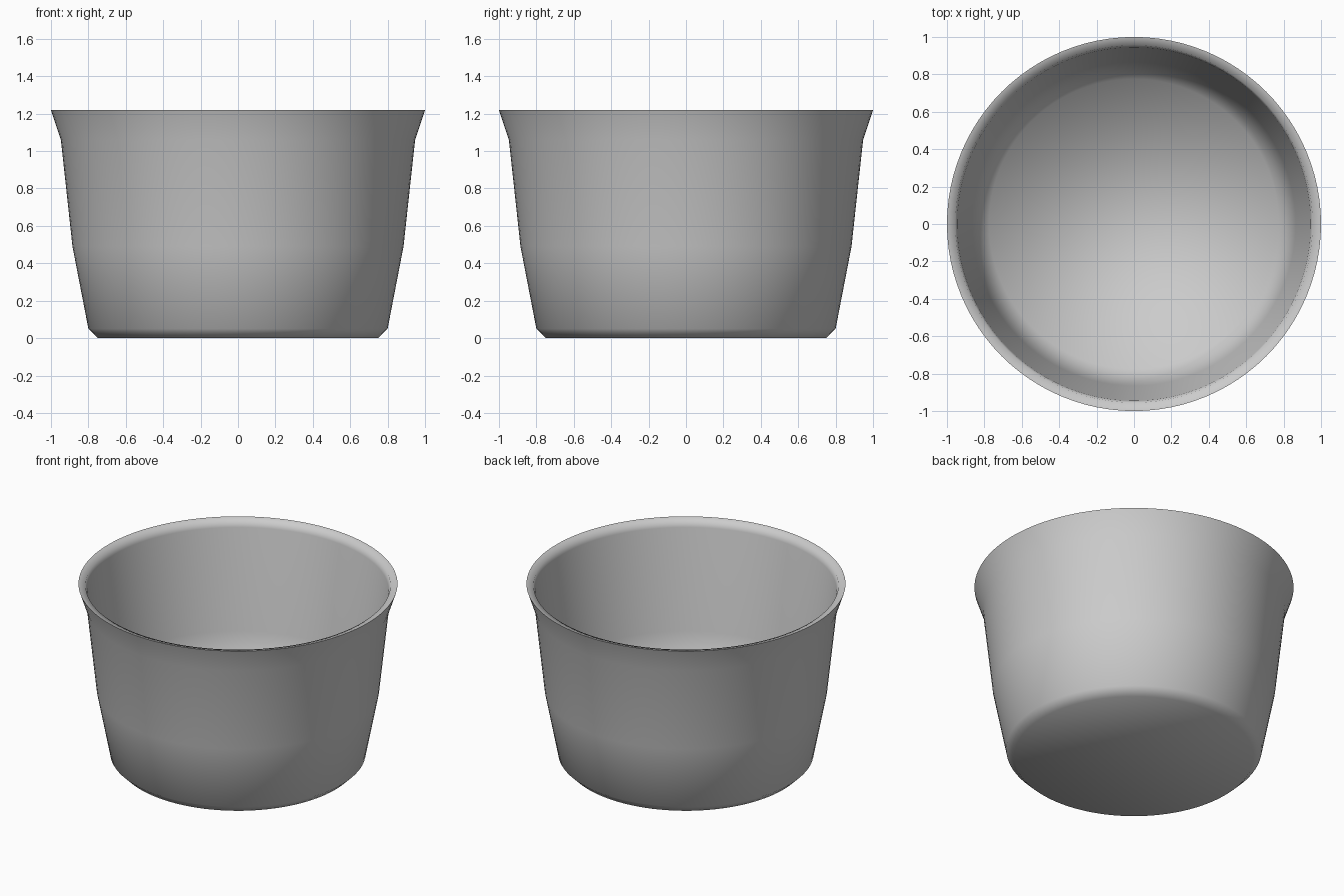
import bpy, bmesh, math

if "Cube" in bpy.data.objects:
    bpy.data.objects.remove(bpy.data.objects["Cube"])

SEGMENTS = 96

# One grey for the whole vessel
grey = bpy.data.materials.new("plain grey")
grey.diffuse_color = (0.6, 0.6, 0.6, 1)
grey.use_nodes = True
grey.node_tree.nodes["Principled BSDF"].inputs["Base Color"].default_value = grey.diffuse_color

# Profile (radius, height): outside from the base up, over the rim, down to the inner floor
PROFILE = [(0.75, 0), (0.80, 0.05), (0.885, 0.49), (0.947, 1.06), (1.0, 1.22),
           (0.955, 1.21), (0.945, 1.17), (0.865, 0.49), (0.775, 0.06)]


def lathe(name, profile, material):
    bm = bmesh.new()
    rings = []
    for r, z in profile:
        rings.append([bm.verts.new((r * math.cos(a), r * math.sin(a), z))
                      for a in (2 * math.pi * i / SEGMENTS for i in range(SEGMENTS))])
    for low, high in zip(rings, rings[1:]):
        for i in range(SEGMENTS):
            j = (i + 1) % SEGMENTS
            bm.faces.new((low[i], low[j], high[j], high[i]))
    # Base and inner floor as single round faces
    for ring in (rings[0], rings[-1]):
        bm.faces.new(ring)
    bmesh.ops.recalc_face_normals(bm, faces=bm.faces)
    mesh = bpy.data.meshes.new(name)
    bm.to_mesh(mesh)
    bm.free()
    mesh.materials.append(material)
    obj = bpy.data.objects.new(name, mesh)
    bpy.context.collection.objects.link(obj)
    bpy.context.view_layer.objects.active = obj
    obj.select_set(True)
    bpy.ops.object.shade_smooth_by_angle(angle=math.radians(85))
    return obj


lathe("round_bowl", PROFILE, grey)
